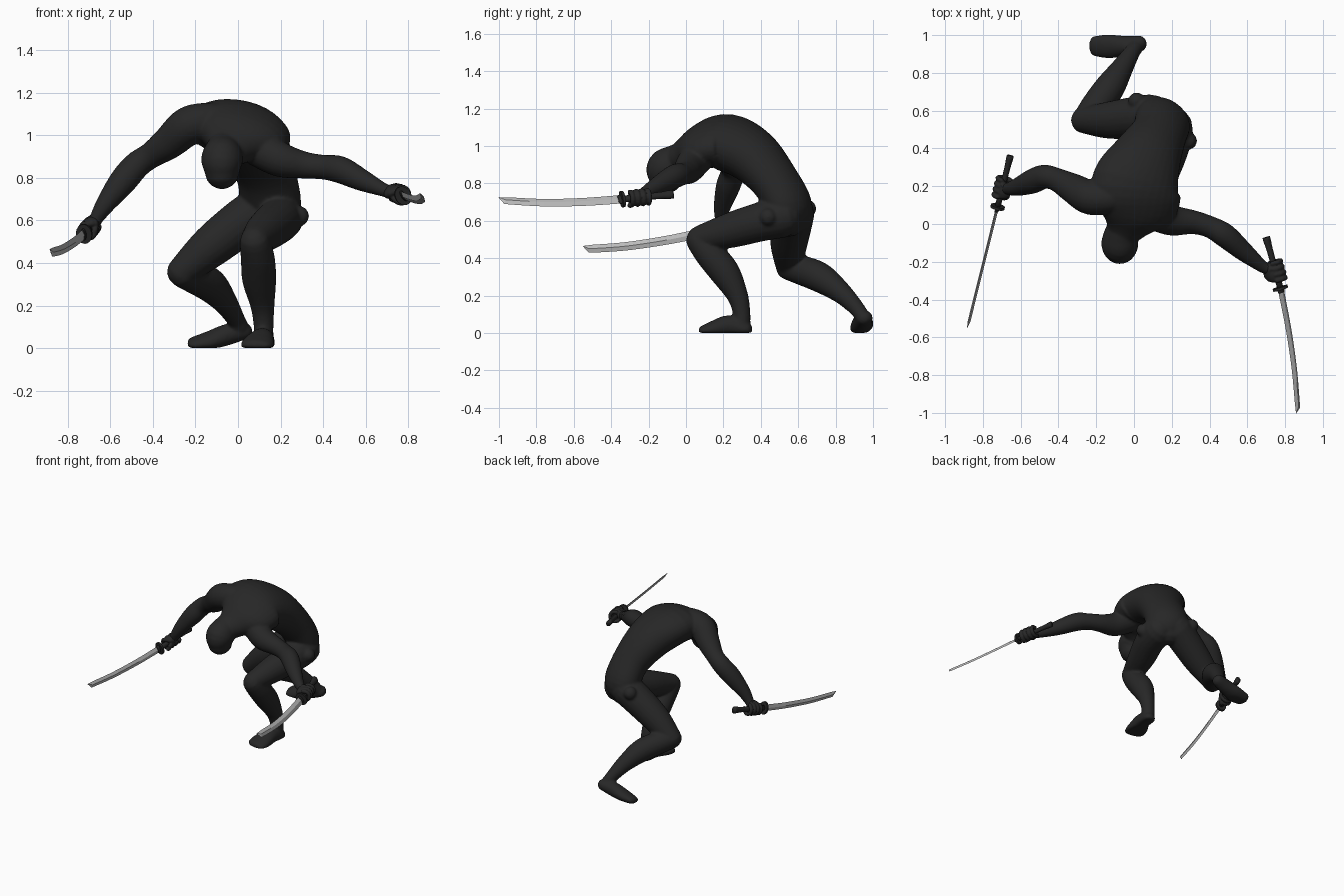
import bpy, bmesh, math
from mathutils import Vector as V

if "Cube" in bpy.data.objects:
    bpy.data.objects.remove(bpy.data.objects["Cube"])


def material(name, r, g, b):
    m = bpy.data.materials.new(name)
    m.diffuse_color = (r, g, b, 1)
    m.use_nodes = True
    m.node_tree.nodes["Principled BSDF"].inputs["Base Color"].default_value = m.diffuse_color
    return m


DARK = material("charcoal", 0.02, 0.02, 0.02)
STEEL = material("steel", 0.5, 0.5, 0.5)


def spline(pts, steps):
    """Catmull-Rom through tuples of any length."""
    out = []
    for i in range(len(pts) - 1):
        a, b = pts[max(i - 1, 0)], pts[i]
        c, d = pts[i + 1], pts[min(i + 2, len(pts) - 1)]
        for k in range(steps):
            t = k / steps
            out.append([0.5 * (2 * q + (r - p) * t + (2 * p - 5 * q + 4 * r - s) * t * t
                               + (3 * q - p - 3 * r + s) * t ** 3)
                        for p, q, r, s in zip(a, b, c, d)])
    return out + [list(pts[-1])]


def tube(bm, pts, side=(0, 0, 1), side2=None, n=20, steps=5, round_ends=True, floor=False):
    """Loft elliptical rings along stations (x, y, z, half width, half thickness)."""
    pts = [tuple(p) if len(p) == 5 else (*p, p[3]) for p in pts]
    st = spline(pts, steps)
    cs = [V(s[:3]) for s in st]
    s1, s2 = V(side), V(side2 or side)
    rings = []
    for i, s in enumerate(st):
        tan = (cs[min(i + 1, len(cs) - 1)] - cs[max(i - 1, 0)]).normalized()
        sd = s1.lerp(s2, i / (len(st) - 1))
        sd = (sd - tan * sd.dot(tan)).normalized()
        rings.append((cs[i], s[3], s[4], sd, tan.cross(sd), tan))
    if round_ends:
        def cap(r, sign, angles):
            m = min(r[1], r[2])
            return [(r[0] + r[5] * sign * m * math.sin(a), r[1] * math.cos(a),
                     r[2] * math.cos(a), *r[3:]) for a in map(math.radians, angles)]
        rings = cap(rings[0], -1, (80, 55, 28)) + rings + cap(rings[-1], 1, (28, 55, 80))
    loops = []
    for c, w, t, sd, nr, _ in rings:
        loop = []
        for k in range(n):
            a = math.tau * k / n
            co = c + sd * w * math.cos(a) + nr * t * math.sin(a)
            if floor:
                co.z = max(co.z, 0.001)
            loop.append(bm.verts.new(co))
        loops.append(loop)
    for a, b in zip(loops, loops[1:]):
        for k in range(n):
            bm.faces.new((a[k], a[(k + 1) % n], b[(k + 1) % n], b[k]))
    bm.faces.new(loops[0][::-1])
    bm.faces.new(loops[-1])


def ball(bm, c, r):
    tube(bm, [(c[0], c[1], c[2] - r * .02, r), (c[0], c[1], c[2] + r * .02, r)],
         side=(1, 0, 0), steps=1)


def finish(bm, name, mat, voxel=0, smooth_iter=0, smooth=True):
    bmesh.ops.recalc_face_normals(bm, faces=bm.faces)
    for f in bm.faces:
        f.smooth = smooth
    me = bpy.data.meshes.new(name)
    bm.to_mesh(me)
    bm.free()
    me.materials.append(mat)
    ob = bpy.data.objects.new(name, me)
    bpy.context.collection.objects.link(ob)
    if voxel:
        rm = ob.modifiers.new("fuse", 'REMESH')
        rm.mode = 'VOXEL'
        rm.voxel_size = voxel
        rm.use_smooth_shade = True
        sm = ob.modifiers.new("soften", 'SMOOTH')
        sm.factor = 0.5
        sm.iterations = smooth_iter
    return ob


# ---- body: torso, head, limbs fused into one skin
bm = bmesh.new()
tube(bm, [(.155, .545, .60, .12, .085), (.155, .55, .68, .15, .114), (.13, .47, .82, .15, .122),
          (.07, .35, .95, .187, .142), (.012, .21, 1.02, .24, .144), (.0, .09, 1.0, .232, .12),
          (-.035, .0, .95, .13, .09), (-.065, -.05, .91, .085, .085)],
     side=(.84, -.54, -.02), side2=(.92, -.27, -.35), n=32)
# head, hanging forward and down
tube(bm, [(-.07, -.055, .92, .09, .09), (-.075, -.105, .88, .098, .106),
          (-.075, -.108, .828, .082, .092)], side=(1, 0, 0), n=28)
# arms
tube(bm, [(.10, .06, .94, .09), (.20, .02, .885, .082), (.31, .01, .86, .064),
          (.40, -.015, .85, .058), (.48, -.06, .838, .064), (.58, -.145, .79, .052),
          (.68, -.225, .745, .033), (.72, -.24, .732, .031)])
tube(bm, [(-.12, .14, 1.07, .085), (-.23, .14, 1.045, .092), (-.325, .19, .965, .079),
          (-.41, .235, .905, .062), (-.475, .25, .86, .064), (-.54, .225, .785, .065),
          (-.62, .195, .68, .047), (-.665, .187, .61, .033), (-.682, .19, .583, .031)],
     side=(0, 1, 0))
# front leg: thigh and shin
tube(bm, [(.20, .51, .62, .112), (.185, .40, .595, .105), (.13, .24, .55, .095),
          (.08, .075, .505, .07)])
tube(bm, [(.08, .073, .495, .073), (.093, .13, .42, .08), (.10, .21, .32, .08),
          (.115, .275, .20, .057), (.12, .297, .11, .047), (.12, .297, .05, .047)],
     side=(1, 0, 0))
# back leg: thigh and shin
tube(bm, [(.09, .575, .64, .112), (.01, .565, .585, .11), (-.13, .55, .475, .099),
          (-.262, .55, .36, .072)], side=(0, 1, 0))
tube(bm, [(-.258, .55, .352, .07), (-.205, .62, .335, .079), (-.13, .72, .295, .08),
          (-.06, .83, .215, .058), (-.01, .91, .135, .043), (.01, .935, .10, .04)])
# feet
tube(bm, [(.127, .312, .02, .046, .044), (.115, .23, .04, .056, .055),
          (.095, .15, .022, .076, .045), (.085, .10, .012, .074, .032)],
     side=(1, 0, 0), floor=True)
tube(bm, [(.028, .955, .08, .044, .04), (-.045, .945, .065, .052, .05),
          (-.13, .94, .038, .064, .042), (-.21, .942, .022, .056, .028)],
     side=(0, 1, .3), floor=True)
# hip knobs
ball(bm, (.287, .44, .62), .047)
ball(bm, (.015, .65, .665), .047)
finish(bm, "body", DARK, voxel=0.009, smooth_iter=4)


def fist(name, wrist, centre, d):
    """Palm, four curled fingers and a thumb around a grip running along d."""
    W, C, d = V(wrist), V(centre), V(d).normalized()
    u = C - W
    u = (u - d * u.dot(d)).normalized()
    v = d.cross(u)
    if v.z < 0:
        v = -v
    bm = bmesh.new()
    tube(bm, [(*W, .033, .029), (*(C - u * .034 + v * .008), .05, .026),
              (*(C - u * .008 + v * .026), .052, .018)], side=d, n=16)

    def curl(off, a0, a1, r, thick, slant=0):
        tube(bm, [(*(C + d * (off + slant * k / 5)
                     + (u * math.cos(a) + v * math.sin(a)) * r), thick)
                  for k in range(6) for a in [math.radians(a0 + (a1 - a0) * k / 5)]],
             side=d, n=10, steps=2)
    for i in range(4):
        curl(-.048 + .031 * i, 120, -120, .037 - .001 * abs(i - 1.5), .0135)
    curl(.02, -160, -75, .036, .015, .035)
    finish(bm, name, DARK, voxel=0.005, smooth_iter=2)


def sword(prefix, grip, blade, edge, width):
    """Curved single-edged blade with guard and wrapped grip."""
    g0, g1 = V(grip[0]), V(grip[1])
    d = (g1 - g0).normalized()
    edge = V(edge).normalized()
    bm = bmesh.new()
    ring = [(*g0, .025, .019), (*(g0 + d * .03), .024, .018), (*(g0 + d * .06), .02, .016),
            (*g0.lerp(g1, .6), .018, .015), (*g1, .02, .016)]
    tube(bm, ring, side=edge, n=12, steps=2, round_ends=False)
    finish(bm, prefix + "_grip", DARK)
    bm = bmesh.new()
    tube(bm, [(*(g1 - d * .007), .047, .038), (*(g1 + d * .007), .047, .038)],
         side=edge, n=20, steps=1, round_ends=False)
    tube(bm, [(*g1, .03, .013), (*(g1 + d * .025), .026, .01)],
         side=edge, n=12, steps=1, round_ends=False)
    finish(bm, prefix + "_guard", DARK, smooth=False)
    # blade tapers a little, then slants to a point on the spine side
    bm = bmesh.new()
    n = len(blade)
    pts = [(*p, width * (1 - .15 * i / (n - 1)), .0075) for i, p in enumerate(blade)]
    tip = V(blade[-1]) + (V(blade[-1]) - V(blade[-2])).normalized() * .035 - edge * width * .7
    st = spline(pts, 6) + [(*tip, .001, .001)]
    tube(bm, st, side=edge, n=4, steps=1, round_ends=False)
    finish(bm, prefix + "_blade", STEEL, smooth=False)


# ---- swords and the hands holding them
sword("left_sword", [(.70, -.07, .742), (.775, -.34, .716)],
      [(.778, -.35, .715), (.817, -.55, .701), (.848, -.76, .697), (.866, -.965, .708)],
      (.55, .1, -.8), .027)
fist("left_hand", (.71, -.232, .735), (.756, -.25, .724), (.075, -.27, -.026))

sword("right_sword", [(-.655, .36, .605), (-.722, .09, .537)],
      [(-.724, .085, .535), (-.77, -.10, .497), (-.825, -.32, .464), (-.873, -.515, .450)],
      (.12, .1, -1), .025)
fist("right_hand", (-.677, .19, .592), (-.698, .19, .562), (-.067, -.27, -.068))
